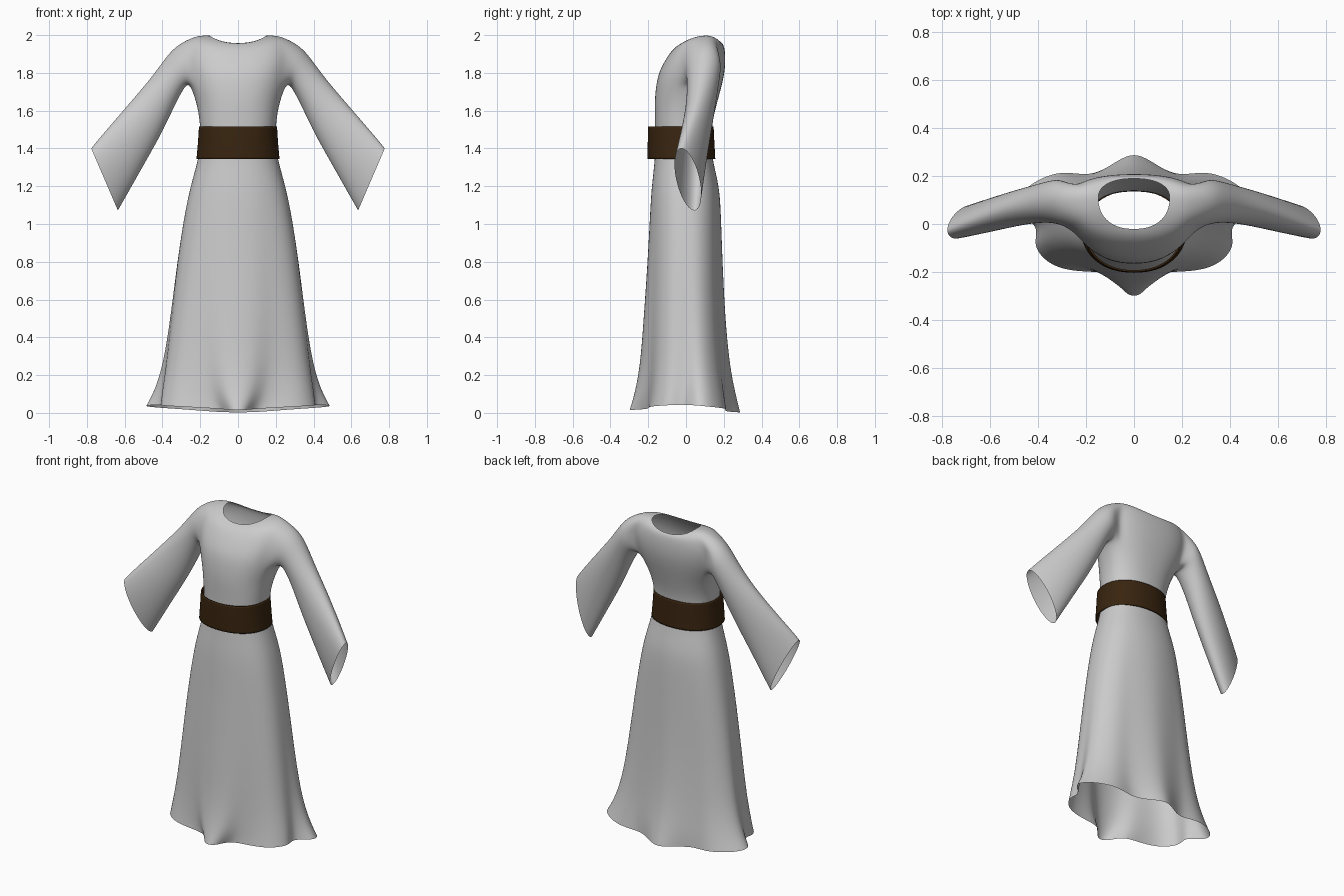
import bpy, bmesh
from math import sin, cos, pi
from mathutils import Vector

cube = bpy.data.objects.get("Cube")
if cube:
    bpy.data.objects.remove(cube)

HALF = 12  # columns from centre front to centre back


def material(name, rgb):
    m = bpy.data.materials.new(name)
    m.use_nodes = True
    m.diffuse_color = (*rgb, 1)
    b = m.node_tree.nodes["Principled BSDF"]
    b.inputs["Base Color"].default_value = (*rgb, 1)
    b.inputs["Roughness"].default_value = 0.8
    return m


def power(v, p):
    return abs(v) ** p * (1 if v >= 0 else -1)


def half_ring(a, front, side, back, zf, zs, zb, p=0.88):
    """Half an oval, from centre front round the left side to centre back."""
    pts = []
    for k in range(HALF + 1):
        t = pi * k / HALF
        s, c = power(sin(t), p) if 0 < k < HALF else 0, power(cos(t), p)
        y, z = (front, zf) if c > 0 else (back, zb)
        pts.append(Vector((a * s, side + (y - side) * abs(c), zs + (z - zs) * c * c)))
    return pts


def loft(bm, rings, skip=lambda r, k: False, closed=False):
    n = len(rings[0])
    for r in range(len(rings) - 1):
        for k in range(n if closed else n - 1):
            if not skip(r, k):
                j = (k + 1) % n
                bm.faces.new((rings[r][k], rings[r][j], rings[r + 1][j], rings[r + 1][k]))


def add_object(name, bm, mat, thickness=0):
    bmesh.ops.delete(bm, geom=[v for v in bm.verts if not v.link_faces], context="VERTS")
    me = bpy.data.meshes.new(name)
    bm.to_mesh(me)
    bm.free()
    me.materials.append(mat)
    me.polygons.foreach_set("use_smooth", [True] * len(me.polygons))
    ob = bpy.data.objects.new(name, me)
    bpy.context.collection.objects.link(ob)
    mirror = ob.modifiers.new("Mirror", "MIRROR")
    mirror.use_clip = True
    sub = ob.modifiers.new("Smooth", "SUBSURF")
    sub.levels = sub.render_levels = 3
    if thickness:
        solid = ob.modifiers.new("Thickness", "SOLIDIFY")
        solid.thickness = thickness
        solid.offset = -1
    return ob


cloth = material("pale grey cloth", (0.6, 0.6, 0.6))
leather = material("dark brown leather", (0.04, 0.018, 0.005))

# Skirt: ovals that blend into the folded hem outline
hem = [(0, -.305), (.045, -.285), (.085, -.2), (.2, -.2), (.34, -.185), (.43, -.09),
       (.385, -.01), (.5, .05), (.48, .14), (.32, .23), (.19, .195), (.1, .24), (0, .31)]
skirt = [  # z, half width, front, back, fold amount
    (.02, .49, -.22, .22, 1), (.1, .455, -.22, .22, .68), (.25, .41, -.21, .2, .38),
    (.5, .37, -.205, .187, .22), (.8, .33, -.192, .182, .12), (1.05, .288, -.185, .18, .06),
    (1.2, .255, -.18, .175, .03), (1.34, .212, -.165, .14, 0), (1.44, .198, -.165, .135, 0)]
rings = []
for z, a, f, b, fold in skirt:
    dip = .03 * fold
    ring = half_ring(a, f, 0, b, z - .2 * dip, z + .8 * dip, z - .6 * dip)
    for p, (hx, hy) in zip(ring, hem):
        p.x += (hx * a / .49 - p.x) * fold
        p.y += (hy - p.y) * fold
    rings.append(ring)

# Torso, shoulders and neckline
first = len(rings) + 1
for spec in [
        (.203, -.165, -.01, .14, 1.54, 1.54, 1.54), (.22, -.168, .02, .165, 1.64, 1.64, 1.64),
        (.255, -.162, .06, .19, 1.72, 1.74, 1.73), (.275, -.148, .085, .207, 1.8, 1.82, 1.81),
        (.285, -.11, .1, .21, 1.87, 1.91, 1.88), (.255, -.075, .105, .205, 1.92, 1.985, 1.93),
        (.2, -.045, .11, .197, 1.945, 2.0, 1.95), (.15, -.022, .11, .19, 1.956, 1.998, 1.957)]:
    rings.append(half_ring(*spec))
low, high = first + 1, first + 4  # rows bounding the armhole
bm = bmesh.new()
body = [[bm.verts.new(p) for p in ring] for ring in rings]
loft(bm, body, skip=lambda r, k: low <= r < high and 4 <= k < 8)

# Sleeve: starts on the armhole edge and widens to a hanging cuff
edge = [body[high][k] for k in (6, 5, 4)]
edge += [body[r][4] for r in range(high - 1, low, -1)]
edge += [body[low][k] for k in range(4, 9)]
edge += [body[r][8] for r in range(low + 1, high)]
edge += [body[high][k] for k in (8, 7)]
sleeve = [edge]
for ux, uz, lx, lz, uy, ly, h in [  # upper point, lower point, their y, half thickness
        (.335, 1.94, .275, 1.735, .105, .08, .095), (.395, 1.865, .305, 1.685, .1, .085, .086),
        (.46, 1.775, .345, 1.605, .085, .085, .08), (.545, 1.675, .405, 1.475, .065, .075, .075),
        (.655, 1.548, .505, 1.3, .025, .06, .072), (.74, 1.45, .592, 1.145, -.01, .05, .066),
        (.778, 1.402, .635, 1.07, -.025, .045, .062)]:
    up, dn = Vector((ux, uy, uz)), Vector((lx, ly, lz))
    mid, ring = (up + dn) / 2, []
    for j in range(len(edge)):
        t = 2 * pi * j / len(edge)
        p = mid + (up - mid) * cos(t) * 1.02 - Vector((0, h * 1.03 * sin(t), 0))
        ring.append(bm.verts.new(p))
    sleeve.append(ring)
loft(bm, sleeve, closed=True)
bmesh.ops.recalc_face_normals(bm, faces=bm.faces)
add_object("robe", bm, cloth)

# Belt: a wide band standing off the front of the waist
bm = bmesh.new()
band = [(1.345, .222, -.205, .157), (1.43, .214, -.205, .152), (1.515, .209, -.202, .148)]
loft(bm, [[bm.verts.new(p) for p in half_ring(a, f, -.02, b, z, z, z, .92)]
          for z, a, f, b in band])
add_object("belt", bm, leather, .008)
